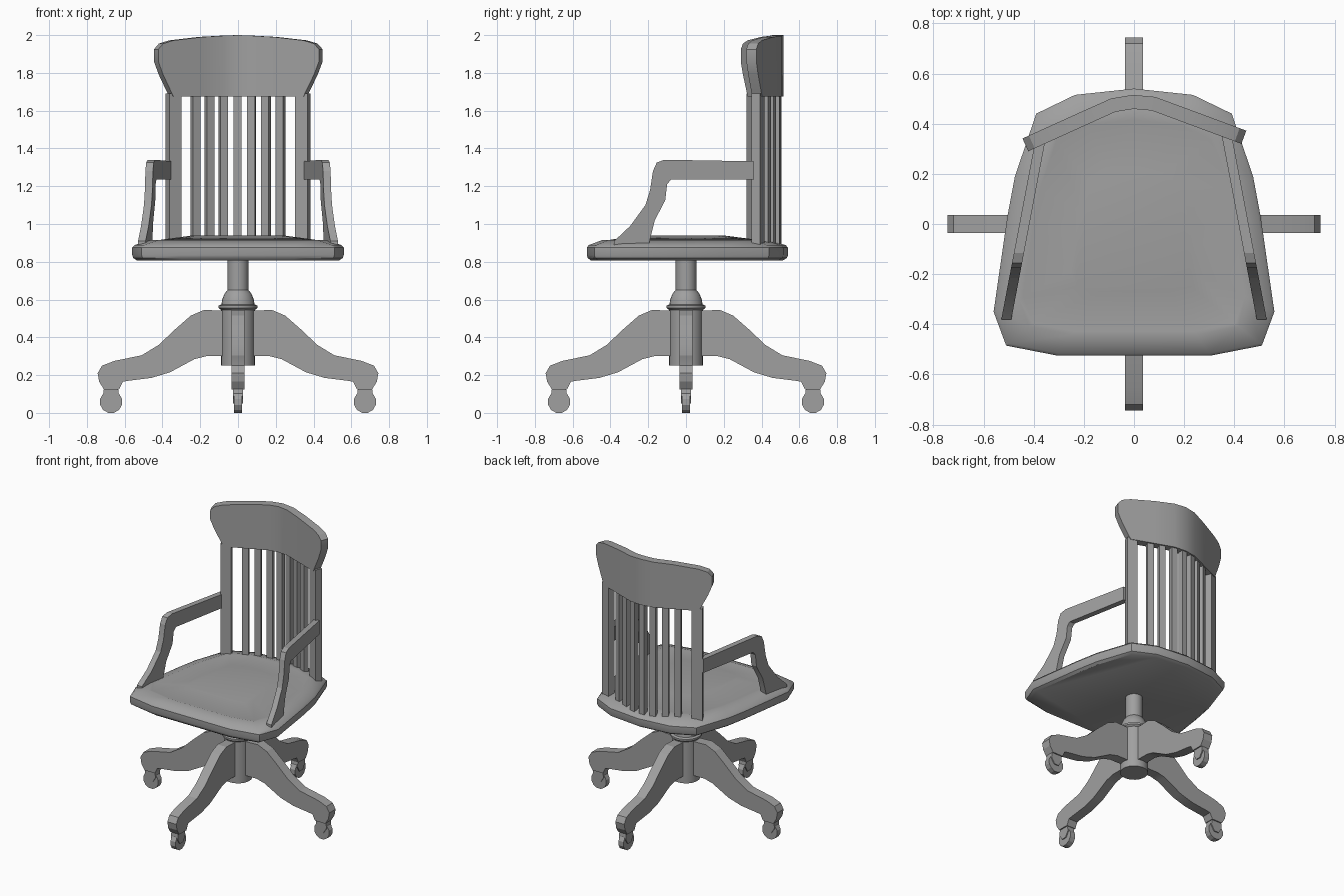
import bpy, bmesh, math
from mathutils import Matrix, Vector

cube = bpy.data.objects.get("Cube")
if cube:
    bpy.data.objects.remove(cube, do_unlink=True)

grey = bpy.data.materials.new("plain grey")
grey.use_nodes = True
GREY = (0.35, 0.35, 0.35, 1)
grey.diffuse_color = GREY
grey.node_tree.nodes["Principled BSDF"].inputs["Base Color"].default_value = GREY


def loft(name, rings, matrix=Matrix(), closed=False, angle=30):
    """Skin rings of equal length; cap the ends, or join the last ring to the first."""
    bm = bmesh.new()
    rows = [[bm.verts.new(matrix @ Vector(p)) for p in ring] for ring in rings]
    for a, b in zip(rows, rows[1:] + rows[:1] if closed else rows[1:]):
        n = len(a)
        for i in range(n):
            bm.faces.new((a[i], a[(i + 1) % n], b[(i + 1) % n], b[i]))
    if not closed:
        bm.faces.new(rows[0])
        bm.faces.new(rows[-1])
    bmesh.ops.recalc_face_normals(bm, faces=bm.faces)
    mesh = bpy.data.meshes.new(name)
    bm.to_mesh(mesh)
    bm.free()
    mesh.materials.append(grey)
    obj = bpy.data.objects.new(name, mesh)
    bpy.context.collection.objects.link(obj)
    bpy.ops.object.select_all(action="DESELECT")
    obj.select_set(True)
    bpy.context.view_layer.objects.active = obj
    bpy.ops.object.shade_smooth_by_angle(angle=math.radians(angle))
    return obj


def plank(name, profile, half, matrix=Matrix()):
    """Side profile in x and z, given thickness along y."""
    return loft(name, [[(x, y, z) for x, z in profile] for y in (-half, half)], matrix, angle=15)


def circle(r, z, n=24):
    return [(r * math.cos(math.tau * i / n), r * math.sin(math.tau * i / n), z) for i in range(n)]


# Seat: mirrored outline, rounded rim and a gently crowned top
half_outline = [(0.305, -0.525), (0.51, -0.485), (0.56, -0.35), (0.505, 0.03),
                (0.475, 0.19), (0.39, 0.44), (0.235, 0.515)]
outline = half_outline + [(0, 0.54)] + [(-x, y) for x, y in reversed(half_outline)]
seat_rings = [(0.955, 0.807), (0.99, 0.82), (1, 0.835), (1, 0.875), (0.98, 0.888),
              (0.82, 0.916), (0.79, 0.912), (0.45, 0.938)]
MID = -0.06
loft("seat", [[(x * s, MID + (y - MID) * s, z) for x, y in outline] for s, z in seat_rings], angle=35)

# Hub, collar, dome and column
loft("hub", [circle(0.09, 0.25), circle(0.09, 0.55)])
loft("collar", [circle(0.09, 0.545), circle(0.102, 0.555), circle(0.102, 0.568), circle(0.088, 0.575)])
loft("dome", [circle(0.088, 0.57), circle(0.084, 0.6), circle(0.072, 0.63), circle(0.054, 0.652)])
loft("column", [circle(0.055, 0.64), circle(0.055, 0.82)])

# Four curved legs with casters
leg_profile = [(0.05, 0.54), (0.18, 0.545), (0.25, 0.515), (0.33, 0.445), (0.42, 0.36),
               (0.51, 0.305), (0.655, 0.275), (0.72, 0.25), (0.743, 0.21), (0.735, 0.165),
               (0.71, 0.125), (0.63, 0.125), (0.61, 0.165), (0.58, 0.17), (0.46, 0.185),
               (0.36, 0.215), (0.23, 0.285), (0.17, 0.3), (0.05, 0.3)]
wheel = [(0.672 + x, 0.0585 + y) for x, y, z in
         (Matrix.Rotation(math.pi / 12, 3, "Z") @ Vector(p) for p in circle(0.06, 0, 12))]
fork = [(0.635, 0.13), (0.71, 0.13), (0.715, 0.09), (0.69, 0.05), (0.655, 0.05), (0.63, 0.09)]
for k, side in enumerate(("left", "back", "right", "front")):
    turn = Matrix.Rotation(k * math.pi / 2, 4, "Z")
    plank(side + "_leg", leg_profile, 0.035, turn)
    plank(side + "_caster_wheel", wheel, 0.02, turn)
    plank(side + "_caster_fork", fork, 0.027, turn)

# Backrest follows one bent plan line, turned very slightly
bend = [(0, 0.487), (0.08, 0.477), (0.2, 0.428), (0.45, 0.325)]
turn = Matrix.Translation((0, 0.4, 0)) @ Matrix.Rotation(math.radians(2), 4, "Z") @ Matrix.Translation((0, -0.4, 0))


def bend_y(x):
    x = abs(x)
    for (x0, y0), (x1, y1) in zip(bend, bend[1:]):
        if x <= x1:
            break
    return y0 + (y1 - y0) * (x - x0) / (x1 - x0)


def normal(x):
    slope = (bend_y(x + 0.02) - bend_y(x - 0.02)) / 0.04
    return Vector((-slope, 1, 0)).normalized()


def section(x, low, high, half):
    """Upright cross-section of the backrest at x."""
    c, n = Vector((x, bend_y(x), 0)), normal(x) * half
    return [c - n + Vector((0, 0, low)), c + n + Vector((0, 0, low)),
            c + n + Vector((0, 0, high)), c - n + Vector((0, 0, high))]


# Crest rail: columns of x, lower edge and upper edge
columns = [(0.08, 1.675, 1.997), (0.2, 1.675, 1.99), (0.355, 1.675, 1.972),
           (0.41, 1.79, 1.955), (0.436, 1.86, 1.925)]
columns = [(-x, a, b) for x, a, b in reversed(columns)] + [(0, 1.675, 2.0)] + columns
loft("crest_rail", [section(x, a, b, 0.028) for x, a, b in columns], turn)


def upright(name, x, width, half):
    c, n = Vector((x, bend_y(x), 0)), normal(x)
    t = Vector((n.y, -n.x, 0)) * width / 2
    n = n * half
    loft(name, [[c + p + Vector((0, 0, z)) for p in (-t - n, t - n, t + n, -t + n)]
                for z in (0.87, 1.69)], turn)


for i in range(7):
    upright("back_slat_%d" % (i + 1), (i - 3) * 0.075, 0.042, 0.018)
for s, side in ((1, "left"), (-1, "right")):
    upright(side + "_back_post", s * 0.343, 0.07, 0.024)

# Arms: side profile in y and z, splayed outward to the front
arm_profile = [(0.36, 1.332), (-0.115, 1.34), (-0.155, 1.325), (-0.175, 1.28), (-0.19, 1.18),
               (-0.215, 1.1), (-0.295, 0.99), (-0.38, 0.91), (-0.38, 0.875), (-0.2, 0.875),
               (-0.19, 0.92), (-0.165, 1.02), (-0.11, 1.125), (-0.1, 1.21), (-0.08, 1.235), (0.36, 1.235)]
for s, side in ((1, "left"), (-1, "right")):
    loft(side + "_arm", [[(s * (x - 0.19 * y), y, z) for y, z in arm_profile] for x in (0.417, 0.457)], angle=15)
